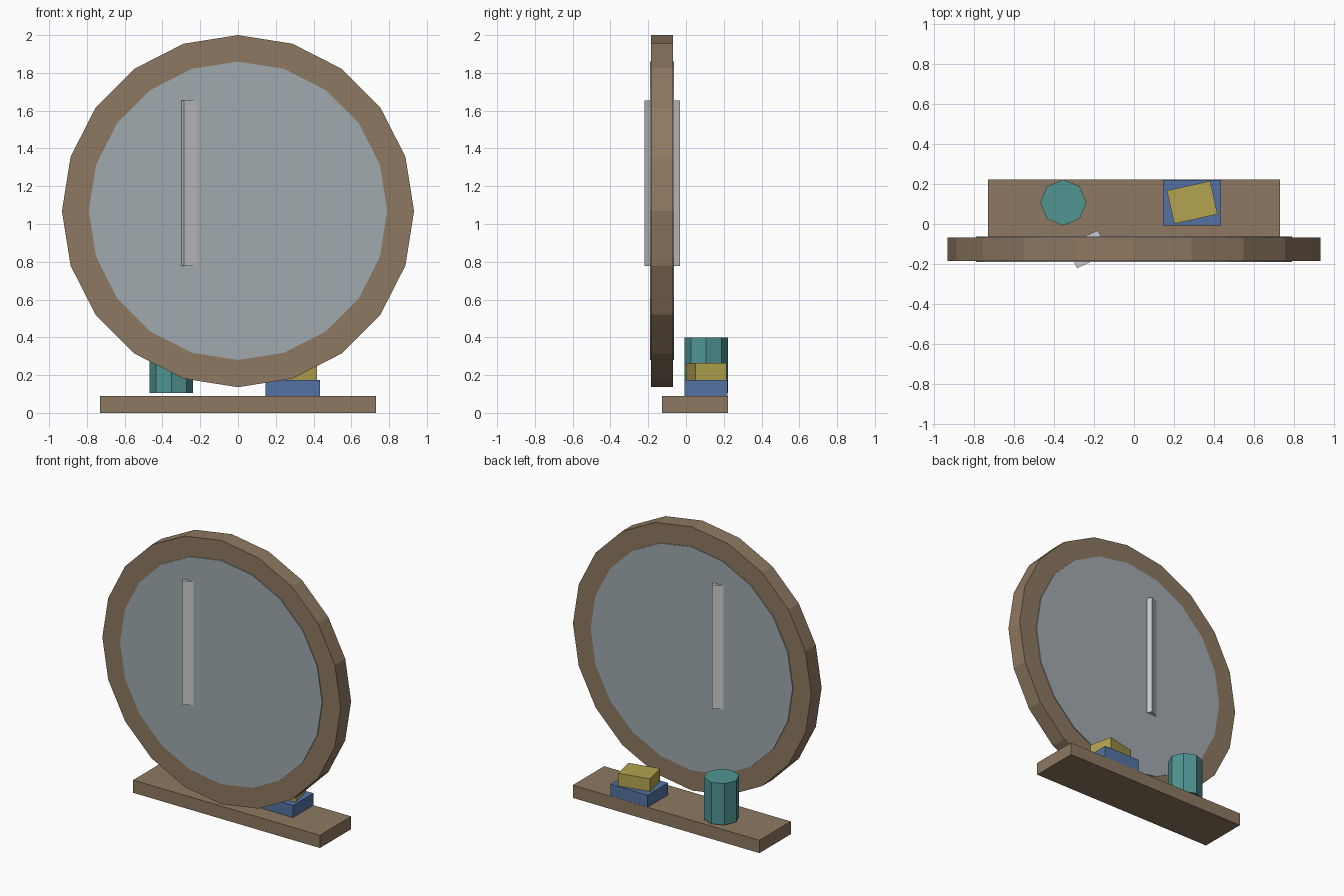
import bpy
from math import radians

if "Cube" in bpy.data.objects:
    bpy.data.objects.remove(bpy.data.objects["Cube"])


def material(name, rgb):
    m = bpy.data.materials.new(name)
    m.diffuse_color = (*rgb, 1)
    m.use_nodes = True
    m.node_tree.nodes["Principled BSDF"].inputs["Base Color"].default_value = m.diffuse_color
    return m


def finish(name, mat):
    ob = bpy.context.object
    ob.name = name
    if mat:
        ob.data.materials.append(mat)
    return ob


def box(name, center, size, mat=None, turn=0):
    bpy.ops.mesh.primitive_cube_add(size=1, location=center)
    ob = finish(name, mat)
    ob.scale = size
    bpy.ops.object.transform_apply(location=False, rotation=False, scale=True)
    ob.rotation_euler.z = radians(turn)
    return ob


def cylinder(name, center, radius, depth, sides, mat, tilt=0):
    bpy.ops.mesh.primitive_cylinder_add(vertices=sides, radius=radius, depth=depth,
                                        location=center, rotation=(radians(tilt), 0, 0))
    return finish(name, mat)


wood = material("wood", (0.27, 0.19, 0.12))
glass = material("mirror_glass", (0.35, 0.40, 0.43))
blue = material("blue", (0.09, 0.17, 0.36))
yellow = material("yellow", (0.45, 0.37, 0.08))
teal = material("teal", (0.08, 0.30, 0.29))

# Round mirror: the glass disc stands slightly proud of the frame on both faces
cylinder("mirror_frame", (0, -0.126, 1.068), 0.932, 0.116, 20, wood, 90)
cylinder("mirror_glass", (0, -0.126, 1.07), 0.79, 0.127, 20, glass, 90)

# Angled upright bar passing through the glass
box("glass_bar", (-0.2325, -0.126, 1.215), (0.175, 0.128, 0.875), None, 25)

# Shelf and the items on it
box("shelf", (0, 0.047, 0.045), (1.46, 0.35, 0.09), wood)
box("lower_box", (0.29, 0.107, 0.1325), (0.29, 0.228, 0.085), blue)
box("upper_box", (0.291, 0.108, 0.22), (0.222, 0.17, 0.09), yellow, 12.5)
cylinder("cup", (-0.353, 0.107, 0.252), 0.115, 0.293, 8, teal)
